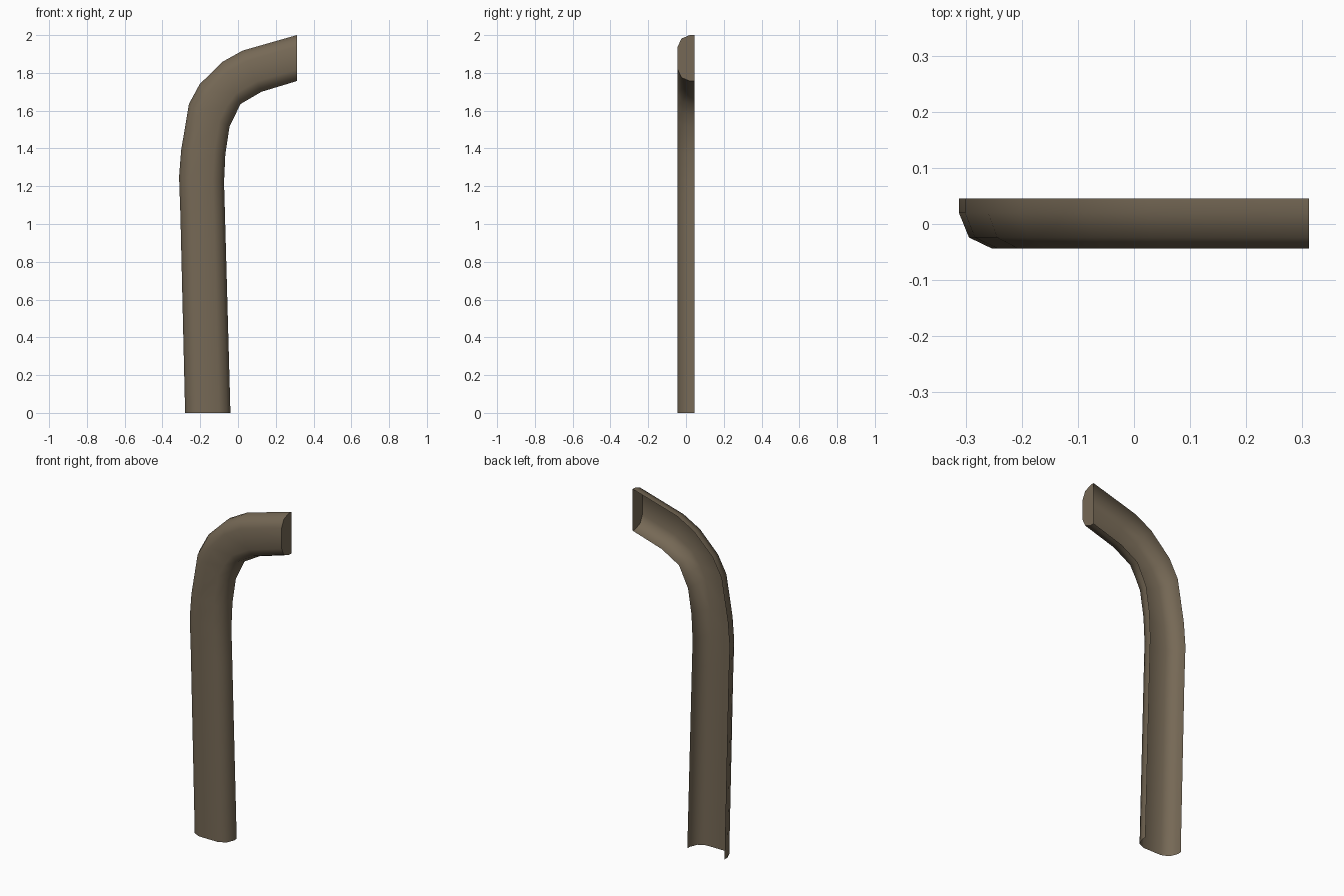
import bpy
import bmesh
import math
from mathutils import Vector

cube = bpy.data.objects.get("Cube")
if cube:
    bpy.data.objects.remove(cube, do_unlink=True)

# Dull brown finish
brown = bpy.data.materials.new("dull_brown")
brown.use_nodes = True
colour = (0.18, 0.14, 0.092, 1)
brown.diffuse_color = colour
shader = brown.node_tree.nodes["Principled BSDF"]
shader.inputs["Base Color"].default_value = colour
shader.inputs["Roughness"].default_value = 0.8

# Bent path: outer edge (x, z) paired with inner edge (x, z)
stations = [
    ((-0.28, 0), (-0.04, 0)),
    ((-0.305, 1.05), (-0.069, 1.05)),
    ((-0.312, 1.25), (-0.074, 1.22)),
    ((-0.301, 1.39), (-0.067, 1.37)),
    ((-0.26, 1.635), (-0.045, 1.515)),
    ((-0.203, 1.74), (-0.015, 1.577)),
    ((-0.08, 1.86), (0.013, 1.635)),
    ((0.025, 1.918), (0.124, 1.70)),
    ((0.312, 2.0), (0.312, 1.757)),
]

# Channel section: fraction of the width, depth; mirrored across the middle
half = [(0, 0.045), (0, 0.02), (0.075, -0.024), (0.25, -0.044)]
section = half + [(1 - f, y) for f, y in reversed(half)]

# Hollow channel, open at the back and the foot
bm = bmesh.new()
rings = []
for outer, inner in stations:
    a, b = Vector(outer), Vector(inner)
    ring = []
    for f, y in section:
        p = a.lerp(b, f)
        ring.append(bm.verts.new((p.x, y, p.y)))
    rings.append(ring)
for low, high in zip(rings, rings[1:]):
    for j in range(len(section) - 1):
        bm.faces.new((low[j], low[j + 1], high[j + 1], high[j]))

# Flat cap closing the end of the arm
bm.faces.new(rings[-1])

mesh = bpy.data.meshes.new("bent_channel")
bm.to_mesh(mesh)
bm.free()
mesh.materials.append(brown)
channel = bpy.data.objects.new("bent_channel", mesh)
bpy.context.collection.objects.link(channel)

bpy.ops.object.select_all(action="DESELECT")
channel.select_set(True)
bpy.context.view_layer.objects.active = channel
bpy.ops.object.shade_smooth_by_angle(angle=math.radians(50))
